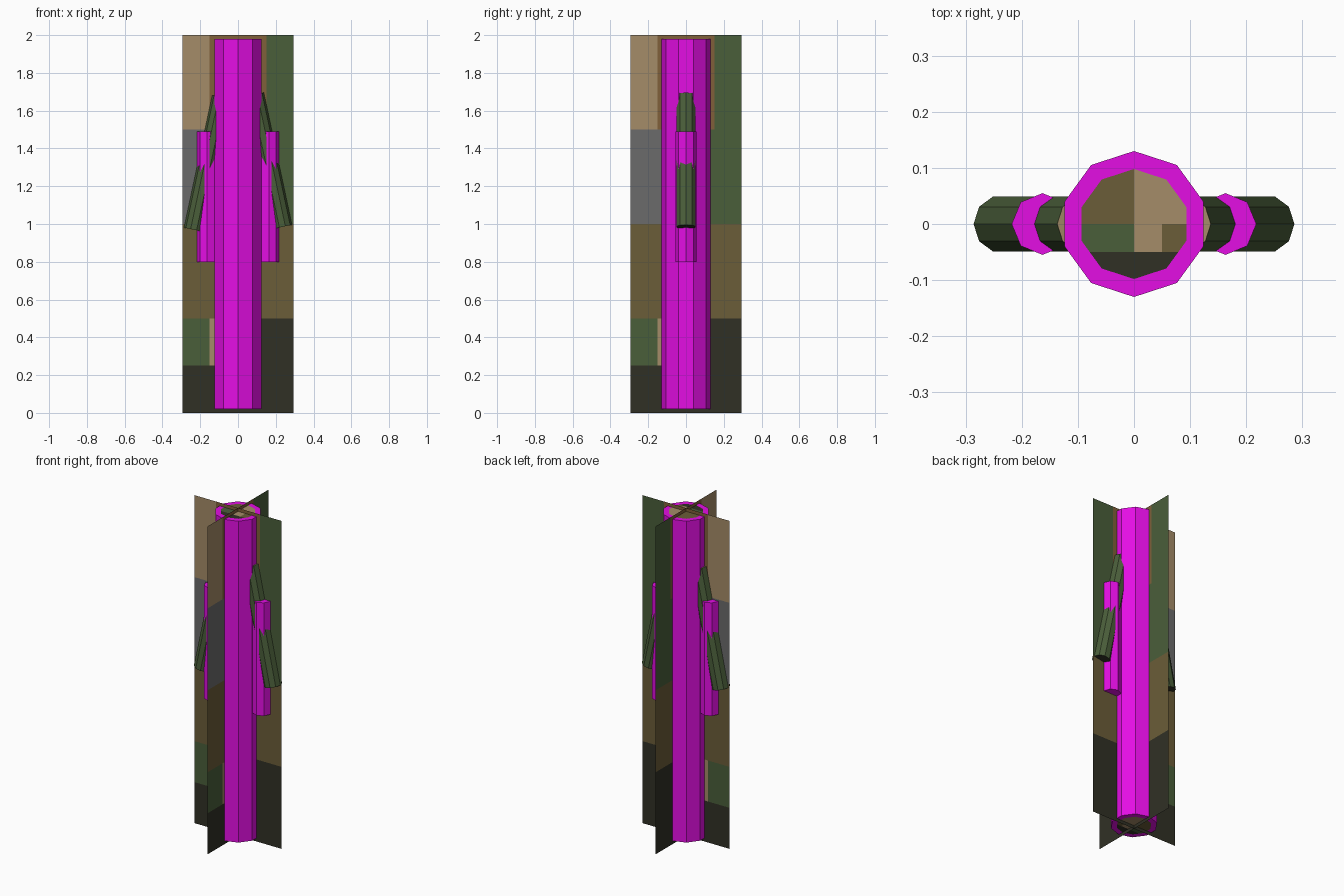
import bpy, bmesh, math
from mathutils import Vector, Matrix

if "Cube" in bpy.data.objects:
    bpy.data.objects.remove(bpy.data.objects["Cube"])


def srgb(r, g, b):
    f = lambda c: c / 12.92 if c <= 0.04045 else ((c + 0.055) / 1.055) ** 2.4
    return tuple(f(c / 255) for c in (r, g, b)) + (1.0,)


COLOURS = {
    "magenta": (228, 14, 228),
    "tan": (165, 140, 104),
    "brown": (128, 96, 58),
    "olive": (107, 93, 56),
    "green": (74, 94, 58),
    "dark_earth": (48, 48, 37),
    "grey": (107, 107, 107),
}
NAMES = list(COLOURS)
MATS = []
for name, rgb in COLOURS.items():
    m = bpy.data.materials.new(name)
    m.diffuse_color = srgb(*rgb)
    m.use_nodes = True
    m.node_tree.nodes["Principled BSDF"].inputs["Base Color"].default_value = m.diffuse_color
    MATS.append(m)


def finish(bm, name, rule):
    """Colour every face by rule(face) and make the object."""
    for f in bm.faces:
        f.material_index = NAMES.index(rule(f))
    me = bpy.data.meshes.new(name)
    bm.to_mesh(me)
    bm.free()
    for m in MATS:
        me.materials.append(m)
    ob = bpy.data.objects.new(name, me)
    bpy.context.collection.objects.link(ob)
    return ob


def cut(bm, co, no, faces=None):
    faces = list(bm.faces) if faces is None else faces
    geom = set(faces)
    for f in faces:
        geom.update(f.edges)
        geom.update(f.verts)
    bmesh.ops.bisect_plane(bm, geom=list(geom), plane_co=co, plane_no=no, dist=1e-5)


def tube(bottom, top, radius, sides, phase):
    """Closed prism between two points."""
    a, b = Vector(bottom), Vector(top)
    tilt = Vector((0, 0, 1)).rotation_difference(b - a).to_matrix().to_4x4()
    bm = bmesh.new()
    bmesh.ops.create_cone(bm, cap_ends=True, segments=sides, radius1=radius,
                          radius2=radius, depth=(b - a).length,
                          matrix=Matrix.Translation((a + b) / 2) @ tilt
                          @ Matrix.Rotation(phase, 4, 'Z'))
    bm.normal_update()
    return bm


# Crossed flat cards, patched in colour blocks
def card_colour(f):
    c = f.calc_center_median()
    u, z = c.x, c.z
    if z > 1.5:
        return "tan" if u < -0.15 else "green" if u > 0.15 else "brown"
    if z > 1.0:
        return "grey" if u < 0 else "green"
    if z > 0.5:
        return "olive"
    if z > 0.25 and u < 0:
        return "green" if u < -0.15 else "tan"
    return "dark_earth"


for name, turn in (("card_across", 0), ("card_along", math.pi / 2)):
    bm = bmesh.new()
    w = 0.295
    bm.faces.new([bm.verts.new(p) for p in
                  ((-w, 0, 0), (w, 0, 0), (w, 0, 2), (-w, 0, 2))])
    for u in (-0.15, 0, 0.15):
        cut(bm, (u, 0, 0), (1, 0, 0))
    for z in (0.25, 0.5, 1.0, 1.5):
        cut(bm, (0, 0, z), (0, 0, 1))
    finish(bm, name, card_colour).rotation_euler.z = turn


# Trunk: ten-sided, with a patched disc on both ends
def trunk_colour(f):
    c = f.calc_center_median()
    if abs(f.normal.z) < 0.9 or max(v.co.xy.length for v in f.verts) > 0.11:
        return "magenta"
    if c.y > 0:
        return "tan" if c.x > 0 else "olive"
    if c.y < -0.05:
        return "dark_earth"
    return "green" if c.x < 0 else "tan" if c.x < 0.05 else "olive"


bm = tube((0, 0, 0.02), (0, 0, 1.98), 0.13, 10, math.pi / 10)
# turn so that two corners lie on the y axis
if not any(abs(v.co.x) < 1e-4 for v in bm.verts):
    bmesh.ops.rotate(bm, verts=bm.verts, cent=(0, 0, 0),
                     matrix=Matrix.Rotation(math.pi / 10, 3, 'Z'))
bm.normal_update()
ends = [f for f in bm.faces if abs(f.normal.z) > 0.9]
bmesh.ops.inset_individual(bm, faces=ends, thickness=0.032)
bm.normal_update()
for co, no in (((0, 0, 0), (1, 0, 0)), ((0.05, 0, 0), (1, 0, 0)),
               ((0, 0, 0), (0, 1, 0)), ((0, -0.05, 0), (0, 1, 0))):
    disc = [f for f in bm.faces if abs(f.normal.z) > 0.9
            and max(v.co.xy.length for v in f.verts) < 0.11]
    cut(bm, co, no, disc)
bm.normal_update()
finish(bm, "trunk", trunk_colour)

# Side posts and the leaning branches that pass through them
for side, s, drop in (("left", -1, 0.015), ("right", 1, 0)):
    bm = tube((s * 0.163, 0, 0.8), (s * 0.163, 0, 1.49), 0.055, 8, 0)
    finish(bm, side + "_post", lambda f: "magenta")
    bm = tube((s * 0.235, 0, 0.985 - drop), (s * 0.086, 0, 1.685 - drop),
              0.052, 10, math.pi / 10)
    finish(bm, side + "_branch",
           lambda f: "tan" if f.normal.z > 0.9 else
           "dark_earth" if f.normal.z < -0.9 else "green")
